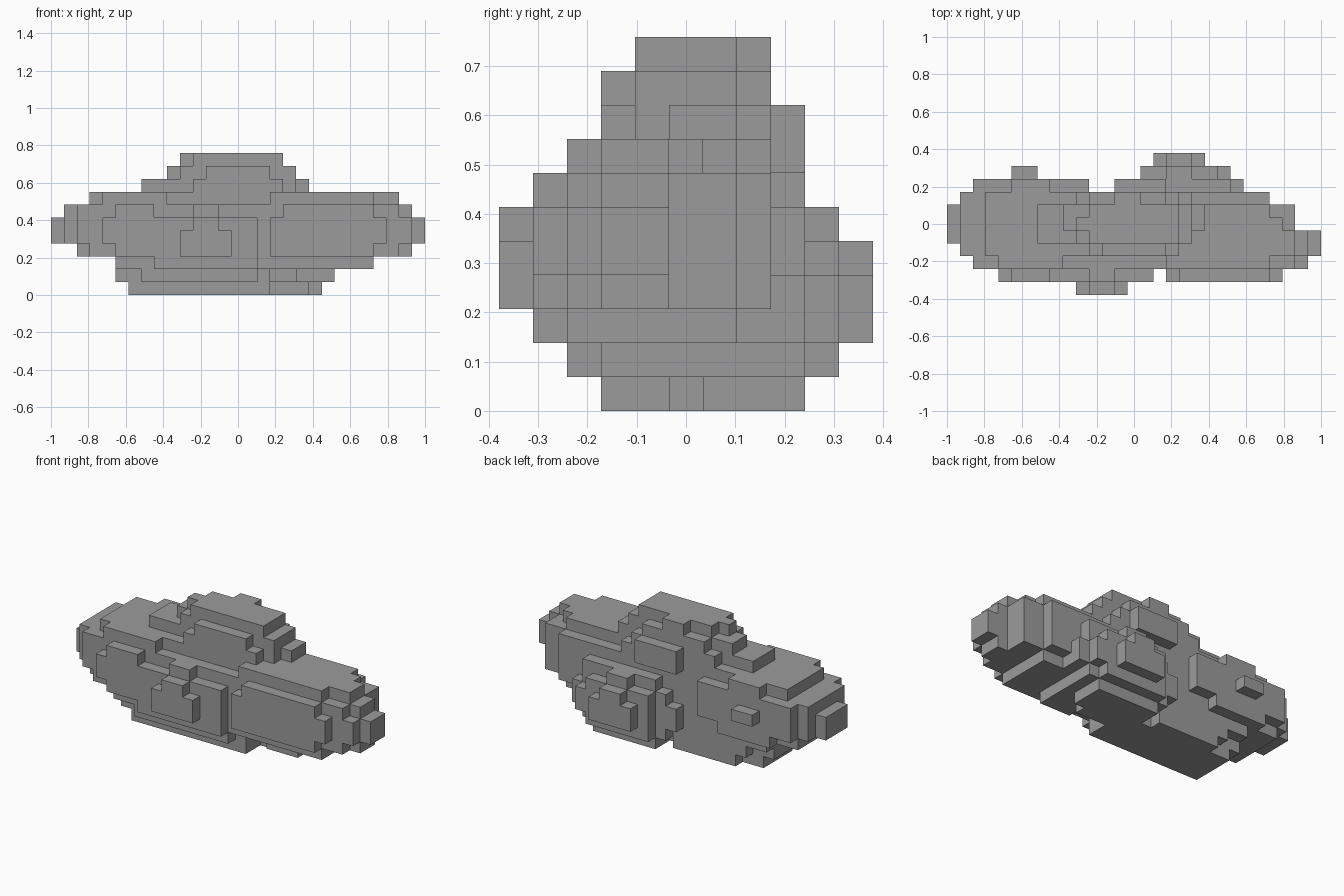
import bpy, bmesh
from itertools import product

if "Cube" in bpy.data.objects:
    bpy.data.objects.remove(bpy.data.objects["Cube"])

CELL = 2 / 29          # block size: the cloud is 29 x 11 x 11 blocks
NX, NY, NZ = 29, 11, 11

# Cloud puffs in block units: centre and radii
PUFFS = [
    ((6.5, 5.4, 5.4), (7.0, 4.2, 3.4)),     # left puff
    ((9.0, 4.5, 4.7), (8.5, 3.7, 3.0)),     # left puff, front
    ((12.0, 4.0, 3.8), (5.5, 4.2, 3.5)),    # front bulge
    ((11.0, 5.0, 2.5), (7.0, 3.2, 5.0)),    # left base
    ((18.0, 7.1, 3.0), (5.0, 4.0, 3.2)),    # rear bulge
    ((21.3, 4.0, 4.9), (7.8, 3.2, 3.6)),    # right puff
    ((21.0, 5.0, 4.9), (7.0, 3.6, 3.5)),    # right puff, rear
    ((14.2, 5.6, 6.9), (6.0, 2.9, 4.9)),    # top dome
    ((14.9, 8.5, 8.0), (1.9, 0.6, 1.0)),    # small bump behind the dome
]

# Outline limits: x range per level, y range per level, x runs per row
X_AT_Z = [(6, 21), (5, 22), (5, 25), (2, 28), (0, 29), (0, 29),
          (1, 28), (3, 27), (7, 20), (9, 19), (10, 18)]
Y_AT_Z = [(3, 9), (2, 10), (1, 11), (0, 11), (0, 11), (0, 10),
          (1, 9), (2, 9), (3, 9), (3, 8), (4, 8)]
X_AT_Y = [[(10, 14)], [(4, 16), (17, 26)], [(2, 28)], [(1, 29)], [(0, 29)],
          [(0, 27)], [(0, 27)], [(1, 25)], [(2, 11), (13, 23)],
          [(5, 7), (15, 22)], [(16, 20)]]


def inside(v, span):
    return span[0] <= v < span[1]


def filled(i, j, k):
    if not (inside(i, X_AT_Z[k]) and inside(j, Y_AT_Z[k])
            and any(inside(i, run) for run in X_AT_Y[j])):
        return False
    p = (i + .5, j + .5, k + .5)
    return any(sum(((a - b) / r) ** 2 for a, b, r in zip(p, c, rad)) <= 1
               for c, rad in PUFFS)


blocks = {b for b in product(range(NX), range(NY), range(NZ)) if filled(*b)}

# Skin the blocks with only their exposed faces
bm = bmesh.new()
verts = {}


def corner(p):
    if p not in verts:
        verts[p] = bm.verts.new(((p[0] - NX / 2) * CELL,
                                 (p[1] - NY / 2) * CELL, p[2] * CELL))
    return verts[p]


for b in sorted(blocks):
    for axis, side in product(range(3), (0, 1)):
        near = list(b)
        near[axis] += 1 if side else -1
        if tuple(near) in blocks:
            continue
        u, w = (axis + 1) % 3, (axis + 2) % 3
        loop = []
        for du, dw in ((0, 0), (1, 0), (1, 1), (0, 1)):
            q = list(b)
            q[axis] += side
            q[u] += du
            q[w] += dw
            loop.append(corner(tuple(q)))
        bm.faces.new(loop if side else loop[::-1])

mesh = bpy.data.meshes.new("blocky_cloud")
bm.to_mesh(mesh)
bm.free()

# Mid-grey cloud colour
grey = bpy.data.materials.new("cloud_grey")
grey.diffuse_color = (0.33, 0.33, 0.33, 1)
grey.use_nodes = True
grey.node_tree.nodes["Principled BSDF"].inputs["Base Color"].default_value = grey.diffuse_color
mesh.materials.append(grey)
bpy.context.collection.objects.link(bpy.data.objects.new("blocky_cloud", mesh))
